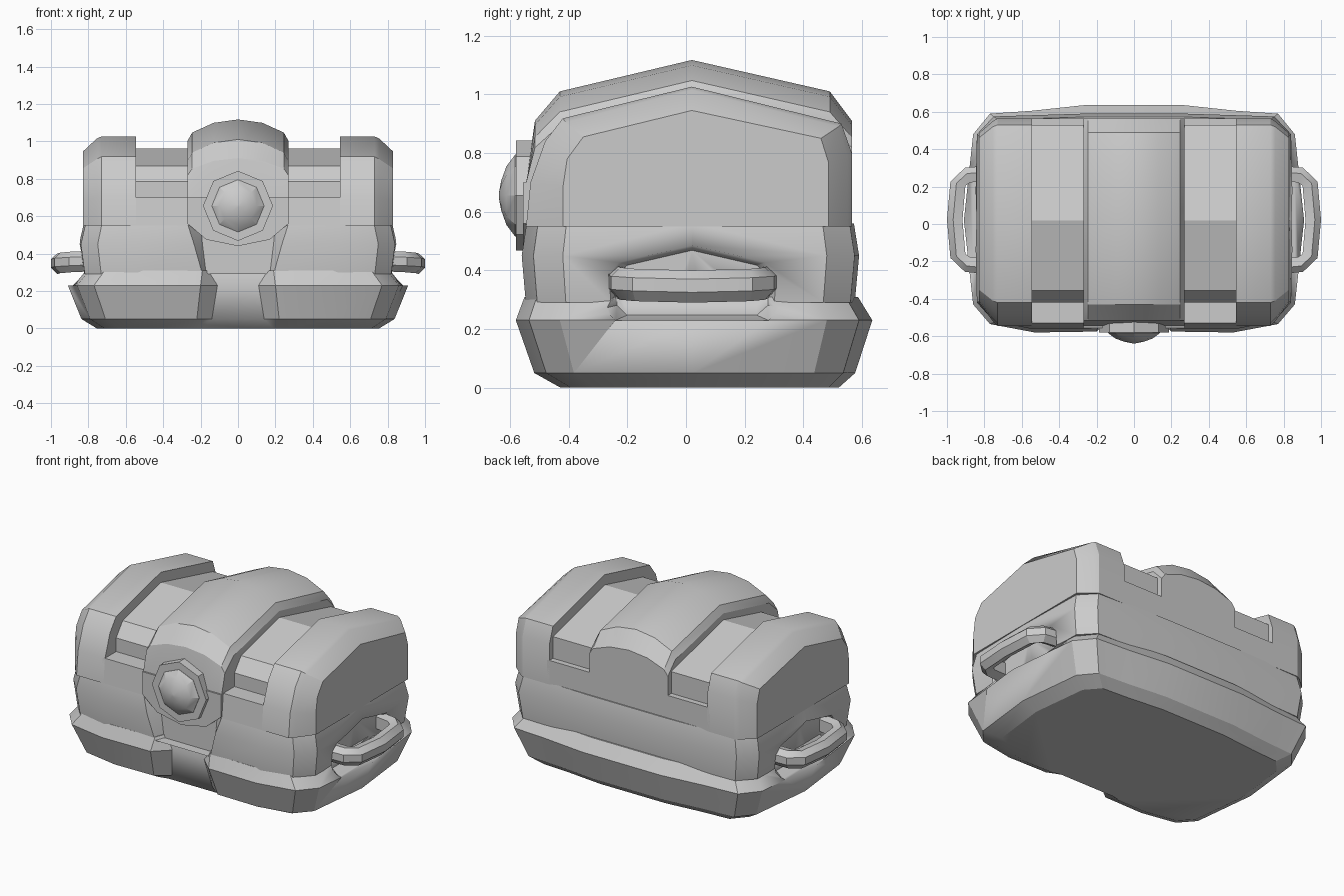
import bpy, bmesh, math
from mathutils import Vector

if "Cube" in bpy.data.objects:
    bpy.data.objects.remove(bpy.data.objects["Cube"])


def loft(name, rings, mirror=False, angle=28):
    """Skin a closed solid through equal-length rings of points."""
    bm = bmesh.new()
    vs = [[bm.verts.new(p) for p in r] for r in rings]
    n = len(rings[0])
    for a, b in zip(vs, vs[1:]):
        for i in range(n):
            j = (i + 1) % n
            bm.faces.new((a[i], a[j], b[j], b[i]))
    caps = [bm.faces.new(vs[0]), bm.faces.new(vs[-1])]
    bmesh.ops.triangulate(bm, faces=caps)
    bmesh.ops.recalc_face_normals(bm, faces=bm.faces)
    me = bpy.data.meshes.new(name)
    bm.to_mesh(me)
    bm.free()
    ob = bpy.data.objects.new(name, me)
    bpy.context.collection.objects.link(ob)
    bpy.ops.object.select_all(action='DESELECT')
    ob.select_set(True)
    bpy.context.view_layer.objects.active = ob
    bpy.ops.object.shade_smooth_by_angle(angle=math.radians(angle))
    if mirror:
        ob.modifiers.new("mirror", 'MIRROR').use_mirror_merge = False
    return ob


def plan(half, z):
    """Close a right-hand half outline by reflecting it across x = 0."""
    return [(x, y, z) for x, y in half] + [(-x, y, z) for x, y in reversed(half)]


def section(x, yz):
    return [(x, y, z) for y, z in yz]


# Flared base with a notch in the middle of the front
outline = [(.53, -.58), (.77, -.535), (.86, -.43), (.91, .02),
           (.86, .48), (.77, .59), (.55, .605), (.27, .635)]
levels = [(0, .83, .78, .025, -.41, .19, .25), (.05, .92, .9, .005, -.45, .14, .22),
          (.23, 1, 1, 0, -.49, .11, .2), (.31, .925, .935, -.008, -.47, .16, .19)]
rings = []
for z, sx, sy, oy, yn, xi, xo in levels:
    half = [(xi, yn), (xo, -.575 * sy + oy)]
    half += [(x * sx, y * sy + oy) for x, y in outline]
    rings.append(plan(half, z))
base = loft("base", rings)

# Bulging chest body with the notch continuing upward
outline = [(.55, -.56), (.75, -.52), (.84, -.42), (.85, .02),
           (.84, .48), (.75, .575), (.27, .59)]
rings = []
for z, s, xi, xo in [(.29, .975, .17, .19), (.45, 1, .19, .235), (.56, .97, .2, .27)]:
    half = [(xi, -.485), (xo, -.56 * s)] + [(x * s, y * s) for x, y in outline]
    rings.append(plan(half, z))
body = loft("body", rings)

# Recesses behind the side handles
frame = [(-.28, .27), (-.28, .39), (-.24, .43), (.02, .49), (.28, .43),
         (.325, .385), (.325, .27), (.28, .23), (-.24, .23)]
cut_rings = [section(x, [(.022 + (y - .022) * s, .345 + (z - .345) * s) for y, z in frame])
             for x, s in [(.79, .85), (.86, 1), (.95, 1.02)]]
cutter = loft("handle_recess_cutter", cut_rings, mirror=True)
cutter.hide_render = True
cutter.hide_viewport = True
for ob in (base, body):
    mod = ob.modifiers.new("recess", 'BOOLEAN')
    mod.operation = 'DIFFERENCE'
    mod.solver = 'EXACT'
    mod.object = cutter

# Raised lid bands at both ends, chamfered toward the sides
end_top = [(-.545, .55), (-.53, .7), (-.48, .84), (-.42, .918), (.02, 1.026),
           (.53, .9), (.565, .8), (.565, .55)]
end_mid = [(-.52, .55), (-.505, .7), (-.46, .83), (-.41, .905), (.02, 1.015),
           (.52, .89), (.55, .79), (.55, .55)]
end_out = [(-.42, .55), (-.42, .68), (-.405, .78), (-.35, .855), (.02, .945),
           (.46, .85), (.485, .77), (.485, .55)]
loft("lid_end_band", [section(.545, end_top), section(.73, end_top),
                      section(.755, end_mid), section(.83, end_out)], mirror=True)

# Sunken lid channels between the raised bands
channel = [(-.545, .55), (-.53, .7), (-.42, .7), (-.42, .785), (-.355, .868), (.02, .962),
           (.53, .835), (.53, .7), (.565, .7), (.565, .55)]
loft("lid_channel", [section(.24, channel), section(.56, channel)], mirror=True)

# Arched central lid band
rings = []
for x, d in [(-.27, .115), (-.245, .07), (-.13, .018), (0, 0),
             (.13, .018), (.245, .07), (.27, .115)]:
    rings.append(section(x, [(-.545, .55), (-.545, .7), (-.515, .91 - d * .8), (-.43, 1.01 - d),
                             (.02, 1.117 - d), (.49, 1.01 - d), (.565, .91 - d * .8), (.565, .55)]))
loft("lid_centre_band", rings)

# Lock panel hanging from the lid
panel = [(-.27, .7), (-.27, .56), (-.17, .475), (0, .44), (.17, .475), (.27, .56), (.27, .7)]
loft("lock_panel", [[(x, y, z) for x, z in panel] for y in (-.555, -.44)])


# Octagonal lock plate and faceted dome
def octagon(r, y):
    return [(r * math.sin(i * math.pi / 4), y, .655 + r * math.cos(i * math.pi / 4))
            for i in range(8)]


loft("lock_plate", [octagon(.187, -.5), octagon(.187, -.58)])
loft("lock_dome", [octagon(r, y) for r, y in
                   [(.14, -.57), (.14, -.582), (.1, -.612), (.05, -.63), (.008, -.638)]], angle=20)

# Side bail handles swept with a hexagonal section
path = [Vector(p) for p in [(.78, -.225, .36), (.89, -.215, .355), (.94, -.17, .35),
                            (.957, .022, .345), (.94, .215, .35), (.89, .26, .355), (.78, .27, .36)]]
rings = []
for i, p in enumerate(path):
    t = (path[min(i + 1, len(path) - 1)] - path[max(i - 1, 0)]).normalized()
    side = t.cross(Vector((0, 0, 1))).normalized()
    rings.append([p + side * a + Vector((0, 0, b)) for a, b in
                  [(.043, -.02), (.043, .025), (.01, .055), (-.04, .045), (-.04, -.03), (.01, -.055)]])
loft("side_handle", rings, mirror=True)
